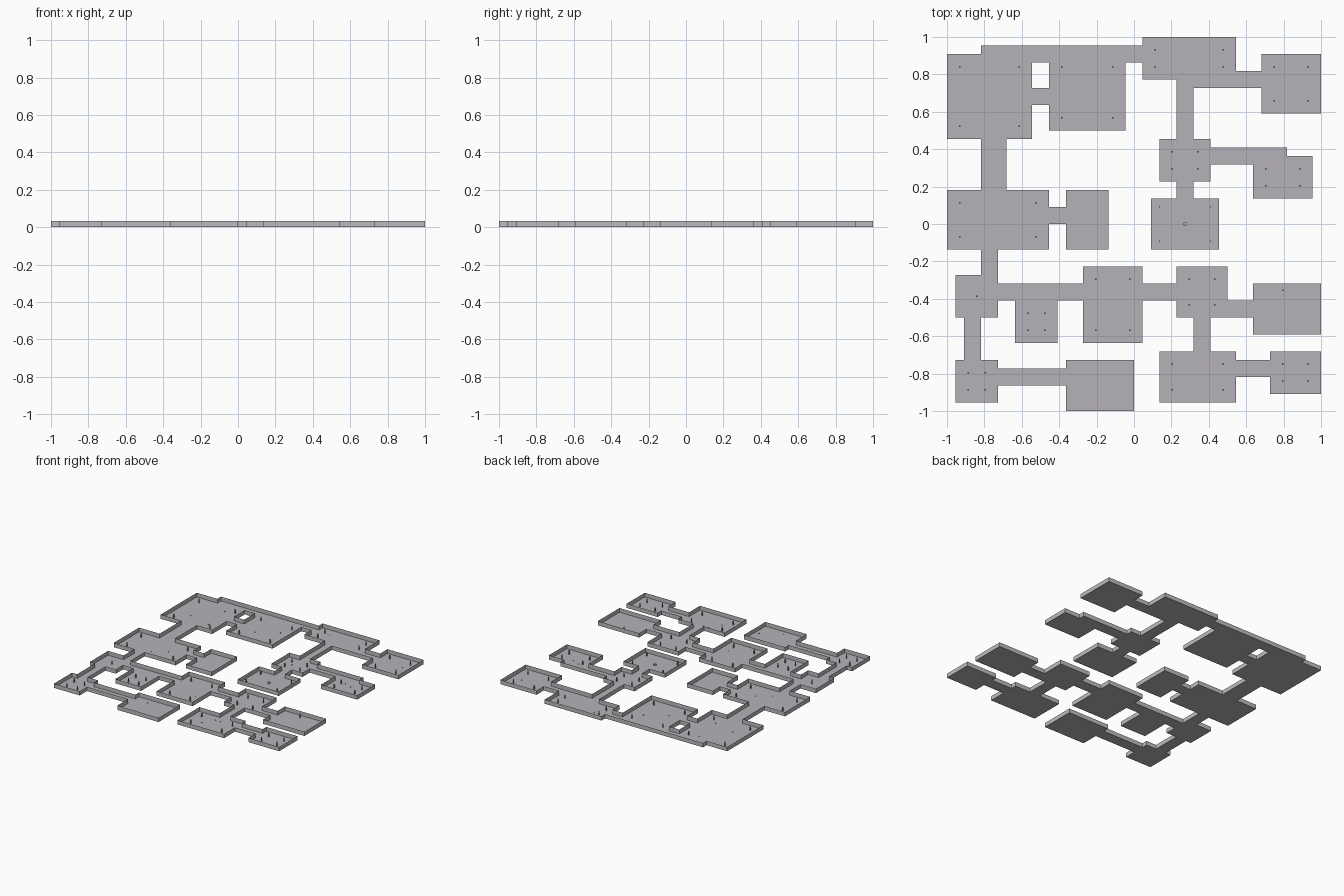
import bpy, bmesh, math

if "Cube" in bpy.data.objects:
    bpy.data.objects.remove(bpy.data.objects["Cube"])

U = 1 / 22          # plan cell size
H = 0.034           # wall height
FLOOR = (0.46, 0.45, 0.48, 1)
WALL = (0.52, 0.50, 0.52, 1)
DARK = (0.30, 0.29, 0.34, 1)

# Rooms: x0, x1, y0, y1 in cells, and pillar inset (0 = no corner pillars)
rooms = [
    (-22, -12, 10, 20, 1.5), (-10, -1, 11, 20, 1.5), (1, 12, 17, 22, 1.5),
    (15, 22, 13, 20, 1.5), (3, 9, 5, 10, 1.5), (14, 21, 3, 8, 1.5),
    (2, 10, -3, 3, 1), (-22, -10, -3, 4, 1.5), (-8, -3, -3, 4, 0),
    (-21, -16, -11, -6, 0), (-14, -9, -14, -9, 1.5), (-6, 1, -14, -5, 1.5),
    (5, 11, -11, -5, 1.5), (14, 22, -13, -7, 0), (3, 12, -21, -15, 1.5),
    (16, 22, -20, -15, 1.5), (-21, -16, -21, -16, 1.5), (-8, 0, -22, -16, 0),
]
# Corridors: x0, x1, y0, y1 in cells
halls = [
    (-18, 1, 19, 21), (-12, -10, 14, 16), (5, 15, 16, 18), (5, 7, 10, 17),
    (9, 18, 7, 9), (5, 7, 3, 5), (-18, -15, 4, 10), (-10, -8, 0, 2),
    (-18, -16, -6, -3), (-16, 5, -9, -7), (11, 14, -11, -9), (7, 9, -15, -11),
    (12, 16, -18, -16), (-20, -18, -16, -11), (-16, -8, -19, -17),
]
cells = {(x, y) for r in rooms + halls
         for x in range(r[0], r[1]) for y in range(r[2], r[3])}


def finish(bm, name, color):
    me = bpy.data.meshes.new(name)
    bm.to_mesh(me)
    bm.free()
    ob = bpy.data.objects.new(name, me)
    bpy.context.collection.objects.link(ob)
    mat = bpy.data.materials.new(name)
    mat.diffuse_color = color
    mat.use_nodes = True
    mat.node_tree.nodes["Principled BSDF"].inputs["Base Color"].default_value = mat.diffuse_color
    me.materials.append(mat)
    return ob


def cell_sheet():
    bm = bmesh.new()
    grid = {}

    def corner(x, y):
        if (x, y) not in grid:
            grid[x, y] = bm.verts.new((x * U, y * U, 0))
        return grid[x, y]
    for x, y in sorted(cells):
        bm.faces.new([corner(x, y), corner(x + 1, y),
                      corner(x + 1, y + 1), corner(x, y + 1)])
    return bm


# Floor sheet
finish(cell_sheet(), "floor", FLOOR)

# Thin walls raised from the outline of the floor
bm = cell_sheet()
floor_faces = list(bm.faces)
rim = [e for e in bm.edges if e.is_boundary]
new = bmesh.ops.extrude_edge_only(bm, edges=rim)["geom"]
for v in new:
    if isinstance(v, bmesh.types.BMVert):
        v.co.z = H
bmesh.ops.delete(bm, geom=floor_faces, context='FACES')
bmesh.ops.dissolve_limit(bm, angle_limit=0.01, verts=bm.verts[:], edges=bm.edges[:])
finish(bm, "walls", WALL)


def post(bm, x, y, r, h, n):
    made = bmesh.ops.create_cone(bm, cap_ends=True, segments=n, radius1=r, radius2=r, depth=h)
    bmesh.ops.translate(bm, verts=made["verts"], vec=(x, y, h / 2))


# Pillars at the room corners
bm = bmesh.new()
spots = [(-18.5, -8.5), (17.5, -7.8)]
for x0, x1, y0, y1, i in rooms:
    if i:
        spots += [(x, y) for x in (x0 + i, x1 - i) for y in (y0 + i, y1 - i)]
for x, y in spots:
    post(bm, x * U, y * U, 0.0045, 0.031, 6)
finish(bm, "pillars", DARK)

# Round plinth in the central room
bm = bmesh.new()
post(bm, 6 * U, 0, 0.011, 0.009, 16)
finish(bm, "plinth", FLOOR)

# Tiny scattered floor items
bm = bmesh.new()
for x, y in [(-.69, .82), (-.85, .62), (-.66, .57), (-.15, .75), (-.31, .655),
             (.165, .92), (.91, .77), (.23, .35), (.73, .31), (.795, .28),
             (-.63, .025), (-.73, -.05), (-.03, -.495), (.32, -.74), (.365, -.74),
             (.265, -.83), (-.25, -.78), (-.035, -.87), (-.19, -.96)]:
    post(bm, x, y, 0.004, 0.005, 4)
finish(bm, "floor_items", (0.6, 0.5, 0.15, 1))
